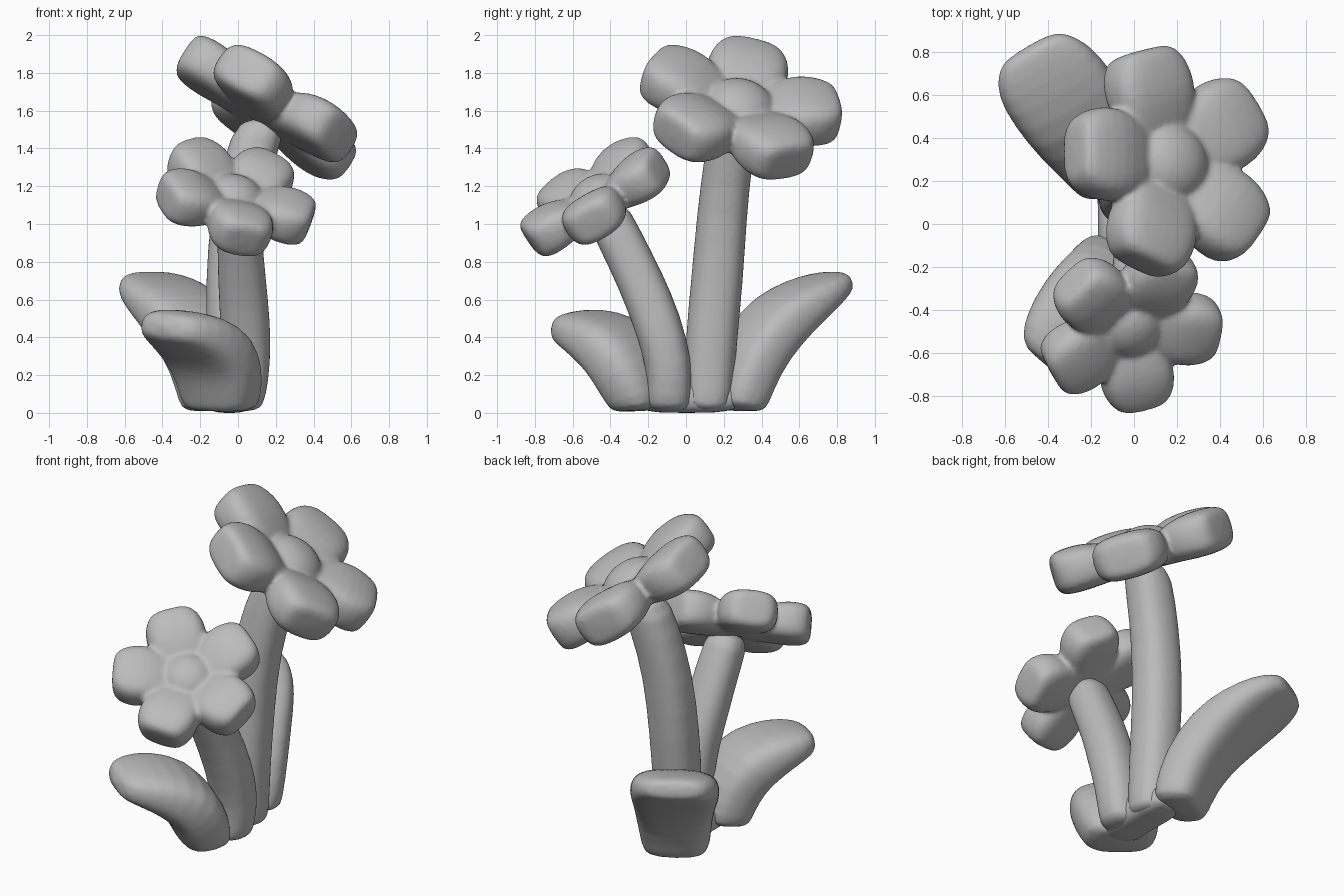
import bpy, bmesh
from math import cos, sin, tau, copysign
from mathutils import Vector, Matrix

cube = bpy.data.objects.get("Cube")
if cube:
    bpy.data.objects.remove(cube)

clay = bpy.data.materials.new("grey_clay")
clay.use_nodes = True
GREY = (0.5, 0.5, 0.5, 1)
clay.diffuse_color = GREY
clay.node_tree.nodes["Principled BSDF"].inputs["Base Color"].default_value = GREY


def finish(name, bm):
    """Fuse the overlapping lumps of a bmesh into one smooth clay object."""
    bmesh.ops.recalc_face_normals(bm, faces=bm.faces)
    mesh = bpy.data.meshes.new(name)
    bm.to_mesh(mesh)
    bm.free()
    mesh.materials.append(clay)
    obj = bpy.data.objects.new(name, mesh)
    bpy.context.collection.objects.link(obj)
    soften = obj.modifiers.new("Soften", "SUBSURF")
    soften.levels = soften.render_levels = 1
    fuse = obj.modifiers.new("Fuse", "REMESH")
    fuse.mode = "VOXEL"
    fuse.voxel_size = 0.014
    fuse.use_smooth_shade = True
    blend = obj.modifiers.new("Blend", "SMOOTH")
    blend.factor = 0.5
    blend.iterations = 5


def loft(bm, rows, across, power, sides=16, matrix=Matrix()):
    """Sweep a superellipse along rows of (x, y, z, half width, half thickness)."""
    across = Vector(across).normalized()
    pts = [Vector(r[:3]) for r in rows]
    rings = []
    for i, r in enumerate(rows):
        along = pts[min(i + 1, len(pts) - 1)] - pts[max(i - 1, 0)]
        thick = along.cross(across).normalized()
        ring = []
        for k in range(sides):
            c, s = cos(tau * k / sides), sin(tau * k / sides)
            a = copysign(abs(c) ** power, c) * r[3]
            b = copysign(abs(s) ** power, s) * r[4]
            ring.append(bm.verts.new(matrix @ (pts[i] + across * a + thick * b)))
        rings.append(ring)
    for lo, hi in zip(rings, rings[1:]):
        for k in range(sides):
            n = (k + 1) % sides
            bm.faces.new((lo[k], lo[n], hi[n], hi[k]))
    bm.faces.new(rings[0])
    bm.faces.new(rings[-1])


def grounded(name, rows, across, power):
    """A swept part cut off flat at the ground."""
    bm = bmesh.new()
    loft(bm, rows, across, power)
    for v in bm.verts:
        v.co.z = max(v.co.z, 0.0)
    finish(name, bm)


def flower(name, centre, normal, first, size, thick):
    """Five plump petals around a domed middle, tilted to the normal."""
    n = Vector(normal).normalized()
    u = Vector(first)
    u = (u - n * u.dot(n)).normalized()
    frame = Matrix((u, n.cross(u), n)).transposed().to_4x4()
    frame.translation = Vector(centre)
    bm = bmesh.new()
    # petal profile: reach, lift, half width, half thickness
    profile = [(0.0, -0.05, 0.13, 0.55), (0.12, -0.045, 0.16, 0.62),
               (0.24, -0.015, 0.21, 0.85), (0.35, 0.0, 0.235, 1.0),
               (0.46, 0.0, 0.22, 1.0), (0.53, 0.0, 0.175, 0.92),
               (0.56, 0.0, 0.125, 0.68)]
    rows = [(r * size, 0, h * size, w * size, t * thick) for r, h, w, t in profile]
    for i in range(5):
        loft(bm, rows, (0, 1, 0), 0.64, matrix=frame @ Matrix.Rotation(tau * i / 5, 4, "Z"))
    dome = frame @ Matrix.Translation((0, 0, 0.01 * size))
    dome = dome @ Matrix.Diagonal((0.2 * size, 0.2 * size, 0.13 * size, 1))
    bmesh.ops.create_uvsphere(bm, u_segments=16, v_segments=8, radius=1, matrix=dome)
    finish(name, bm)


# Flower heads
flower("large_flower", (0.17, 0.285, 1.62), (0.66, 0.25, 1), (-0.33, 0.05, 0.23), 0.965, 0.135)
flower("small_flower", (-0.015, -0.48, 1.145), (0.34, -0.65, 1), (0.03, -0.25, -0.18), 0.765, 0.12)

# Stems
grounded("large_stem",
         [(-0.03, 0.11, 0, 0.125, 0.12), (-0.03, 0.12, 0.08, 0.13, 0.13),
          (-0.035, 0.13, 0.35, 0.135, 0.14), (-0.035, 0.165, 0.7, 0.14, 0.14),
          (-0.01, 0.19, 1.05, 0.14, 0.135), (0.06, 0.225, 1.35, 0.14, 0.13),
          (0.14, 0.26, 1.58, 0.14, 0.13)], (1, 0, 0), 0.85)
grounded("small_stem",
         [(0.0, -0.09, 0, 0.12, 0.12), (0.02, -0.09, 0.08, 0.13, 0.12),
          (0.04, -0.085, 0.25, 0.135, 0.125), (0.04, -0.15, 0.48, 0.135, 0.13),
          (0.02, -0.24, 0.7, 0.13, 0.125), (0.01, -0.355, 0.93, 0.12, 0.12),
          (0.0, -0.44, 1.1, 0.125, 0.12)], (1, 0, 0), 0.85)

# Leaves
grounded("back_leaf",
         [(-0.11, 0.26, 0, 0.18, 0.12), (-0.12, 0.27, 0.07, 0.2, 0.14),
          (-0.15, 0.33, 0.27, 0.22, 0.15), (-0.24, 0.45, 0.46, 0.25, 0.155),
          (-0.33, 0.585, 0.57, 0.265, 0.13), (-0.42, 0.71, 0.65, 0.25, 0.095),
          (-0.47, 0.79, 0.69, 0.19, 0.067), (-0.49, 0.825, 0.7, 0.125, 0.048)],
         (0.86, 0.5, 0), 0.7)
grounded("front_leaf",
         [(-0.09, -0.215, 0, 0.19, 0.13), (-0.09, -0.225, 0.07, 0.22, 0.15),
          (-0.1, -0.28, 0.21, 0.25, 0.165), (-0.155, -0.355, 0.34, 0.27, 0.165),
          (-0.25, -0.475, 0.415, 0.255, 0.135), (-0.34, -0.58, 0.45, 0.215, 0.1),
          (-0.405, -0.665, 0.46, 0.14, 0.065)], (0.83, -0.55, -0.1), 0.7)

# Clump joining the stems at the ground
grounded("root_clump",
         [(-0.06, -0.3, 0.07, 0.13, 0.08), (-0.04, 0.0, 0.1, 0.12, 0.11),
          (-0.06, 0.32, 0.07, 0.13, 0.08)], (1, 0, 0), 0.7)
